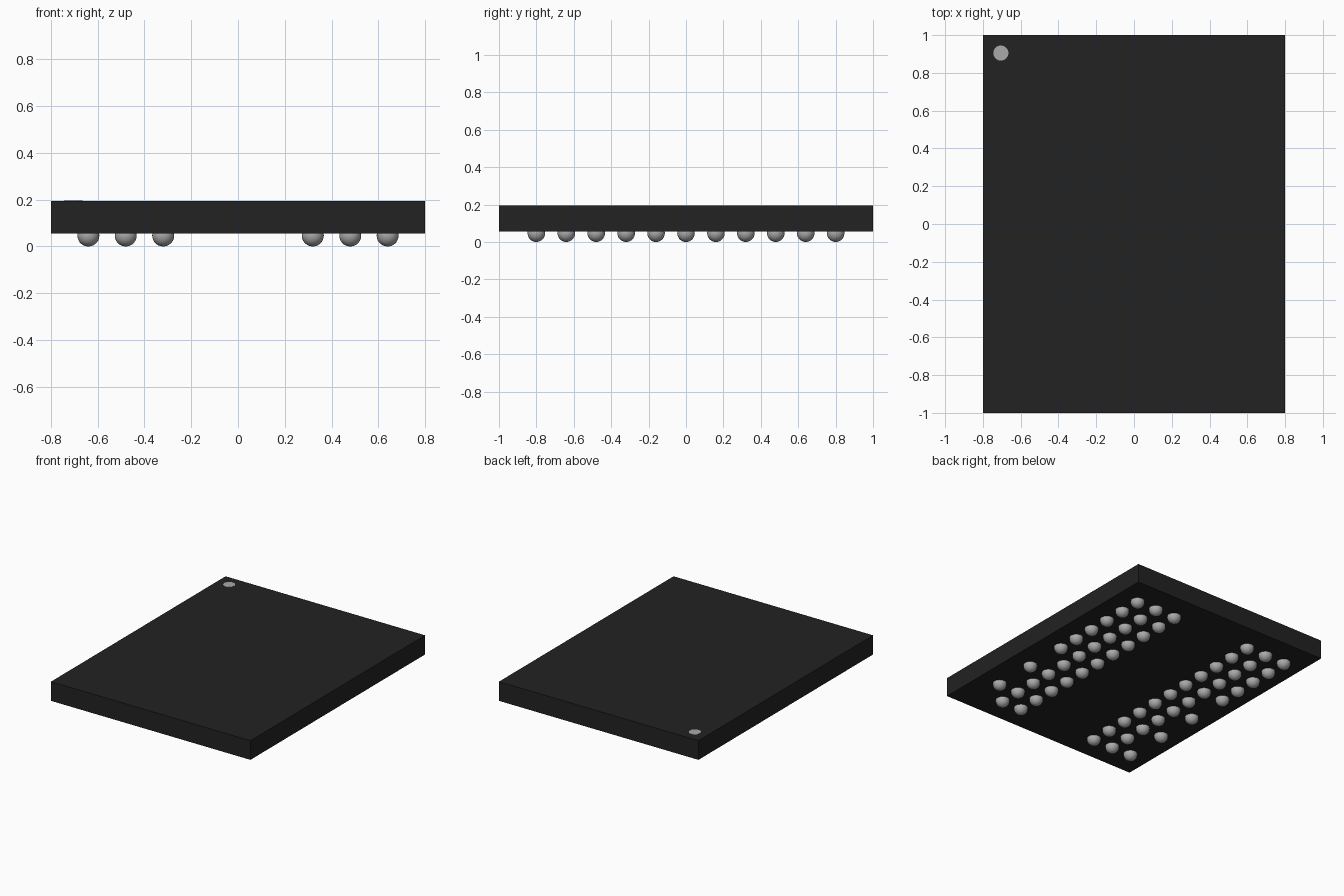
import bpy, bmesh
from mathutils import Matrix

if "Cube" in bpy.data.objects:
    bpy.data.objects.remove(bpy.data.objects["Cube"])


def material(name, v):
    m = bpy.data.materials.new(name)
    m.diffuse_color = (v, v, v, 1)
    m.use_nodes = True
    m.node_tree.nodes["Principled BSDF"].inputs["Base Color"].default_value = m.diffuse_color
    return m


def finish(name, bm, mat, smooth=False):
    me = bpy.data.meshes.new(name)
    bm.to_mesh(me)
    bm.free()
    for p in me.polygons:
        p.use_smooth = smooth
    me.materials.append(mat)
    ob = bpy.data.objects.new(name, me)
    bpy.context.collection.objects.link(ob)
    return ob


black = material("package black", 0.016)
silver = material("solder grey", 0.40)

Z0, Z1 = 0.055, 0.194      # package underside and top
R, PITCH = 0.047, 0.16     # ball radius and grid spacing

# Package body
bm = bmesh.new()
bmesh.ops.create_cube(bm, size=1, matrix=Matrix.Translation((0, 0, (Z0 + Z1) / 2))
                      @ Matrix.Diagonal((1.6, 2.0, Z1 - Z0, 1)))
finish("package_body", bm, black)

# Pin one marker: thin disc on the top corner
bm = bmesh.new()
bmesh.ops.create_cone(bm, cap_ends=True, segments=32, radius1=0.04, radius2=0.04, depth=0.004,
                      matrix=Matrix.Translation((-0.705, 0.905, Z1)))
finish("corner_marker", bm, silver)

# Solder balls: two banks of three columns, with gaps in the outer columns
# rows count from the back (y = +0.8) to the front
gaps = {(4, 6), (4, 8), (4, 10), (-4, 5), (-4, 7), (-4, 9)}
bm = bmesh.new()
for col in (-4, -3, -2, 2, 3, 4):
    for row in range(11):
        if (col, row) not in gaps:
            bmesh.ops.create_uvsphere(bm, u_segments=24, v_segments=14, radius=R,
                                      matrix=Matrix.Translation((col * PITCH, (5 - row) * PITCH, R)))
finish("solder_balls", bm, silver, smooth=True)
